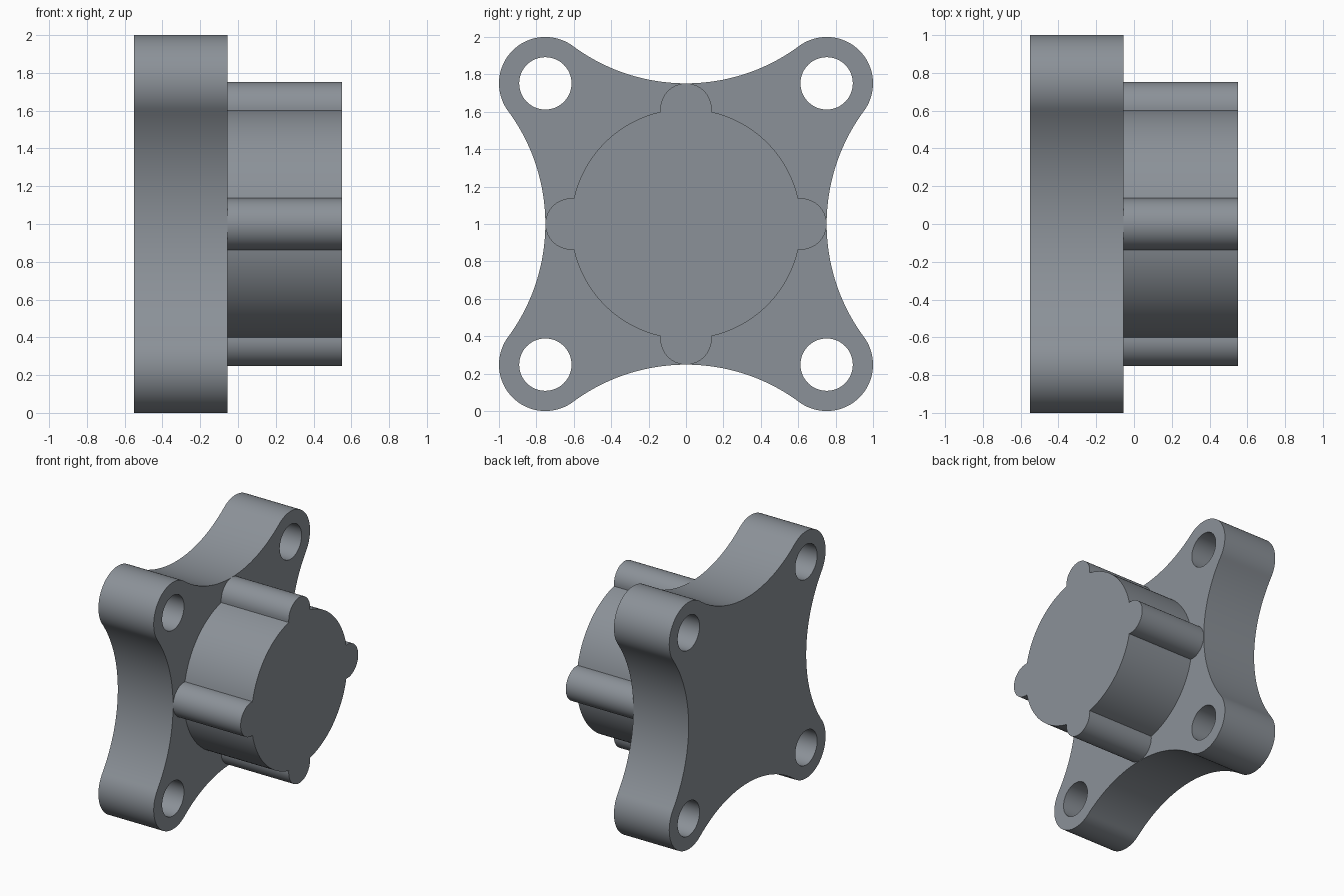
import bpy, bmesh
from math import sin, cos, pi, atan2, radians

if "Cube" in bpy.data.objects:
    bpy.data.objects.remove(bpy.data.objects["Cube"])

C, RC, RH = 0.752, 0.248, 0.14          # corner centre, corner radius, hole radius
RS = (C * C - RC * RC) / (2 * RC)       # side scoop radius, tangent to corners
HUB_R, RIB_R = 0.615, 0.137
X_BACK, X_SEAM, X_FRONT = -0.55, -0.055, 0.55

# Slate grey metal
metal = bpy.data.materials.new("slate_grey")
metal.diffuse_color = (0.26, 0.285, 0.315, 1)
metal.use_nodes = True
metal.node_tree.nodes["Principled BSDF"].inputs["Base Color"].default_value = metal.diffuse_color


def arc(cx, cy, r, a0, a1, n):
    return [(cx + r * cos(a0 + (a1 - a0) * i / n), cy + r * sin(a0 + (a1 - a0) * i / n))
            for i in range(n + 1)]


def four_fold(pts):
    """Repeat a quarter outline four times, dropping the shared end point."""
    out = []
    for k in range(4):
        c, s = cos(k * pi / 2), sin(k * pi / 2)
        out += [(x * c - y * s, x * s + y * c) for x, y in pts[:-1]]
    return out


def extrude_profile(name, loops, x0, x1):
    """Extrude filled outlines (drawn in y, z) along x."""
    cu = bpy.data.curves.new(name + "_profile", 'CURVE')
    cu.dimensions, cu.fill_mode, cu.extrude = '2D', 'BOTH', (x1 - x0) / 2
    for pts in loops:
        sp = cu.splines.new('POLY')
        sp.points.add(len(pts) - 1)
        for p, (x, y) in zip(sp.points, pts):
            p.co = (x, y, 0, 1)
        sp.use_cyclic_u = True
    ob = bpy.data.objects.new(name, cu)
    bpy.context.collection.objects.link(ob)
    ob.location = ((x0 + x1) / 2, 0, 1)
    ob.rotation_euler = (pi / 2, 0, pi / 2)
    bpy.ops.object.select_all(action='DESELECT')
    ob.select_set(True)
    bpy.context.view_layer.objects.active = ob
    bpy.ops.object.convert(target='MESH')
    ob = bpy.context.object
    ob.name = name
    bm = bmesh.new()
    bm.from_mesh(ob.data)
    bmesh.ops.remove_doubles(bm, verts=bm.verts, dist=1e-5)
    bmesh.ops.recalc_face_normals(bm, faces=bm.faces)
    bm.to_mesh(ob.data)
    bm.free()
    ob.data.materials.clear()
    ob.data.materials.append(metal)
    bpy.ops.object.shade_smooth_by_angle(angle=radians(25))
    return ob


# Flange plate: rounded corners joined by tangent concave scoops, four bolt holes
t = atan2(C, RS)                        # half angle of each scoop
quarter = arc(C, C, RC, -t, pi / 2 + t, 40)
quarter += arc(0, C + RS, RS, -pi / 2 + t, -pi / 2 - t, 40)[1:]
holes = [arc(sx * C, sy * C, RH, 0, 2 * pi, 48)[:-1] for sx in (1, -1) for sy in (1, -1)]
extrude_profile("flange_plate", [four_fold(quarter)] + holes, X_BACK, X_SEAM)

# Hub: round boss with four half-round ribs
px = (2 * HUB_R ** 2 - RIB_R ** 2) / (2 * HUB_R)   # where rib meets boss
py = (HUB_R ** 2 - px ** 2) ** 0.5
b, g = atan2(py, px - HUB_R), atan2(py, px)
rib = arc(HUB_R, 0, RIB_R, -b, b, 24)
boss = arc(0, 0, HUB_R, g, pi / 2 - g, 32)[1:]
extrude_profile("ribbed_hub", [four_fold(rib + boss)], X_SEAM, X_FRONT)
